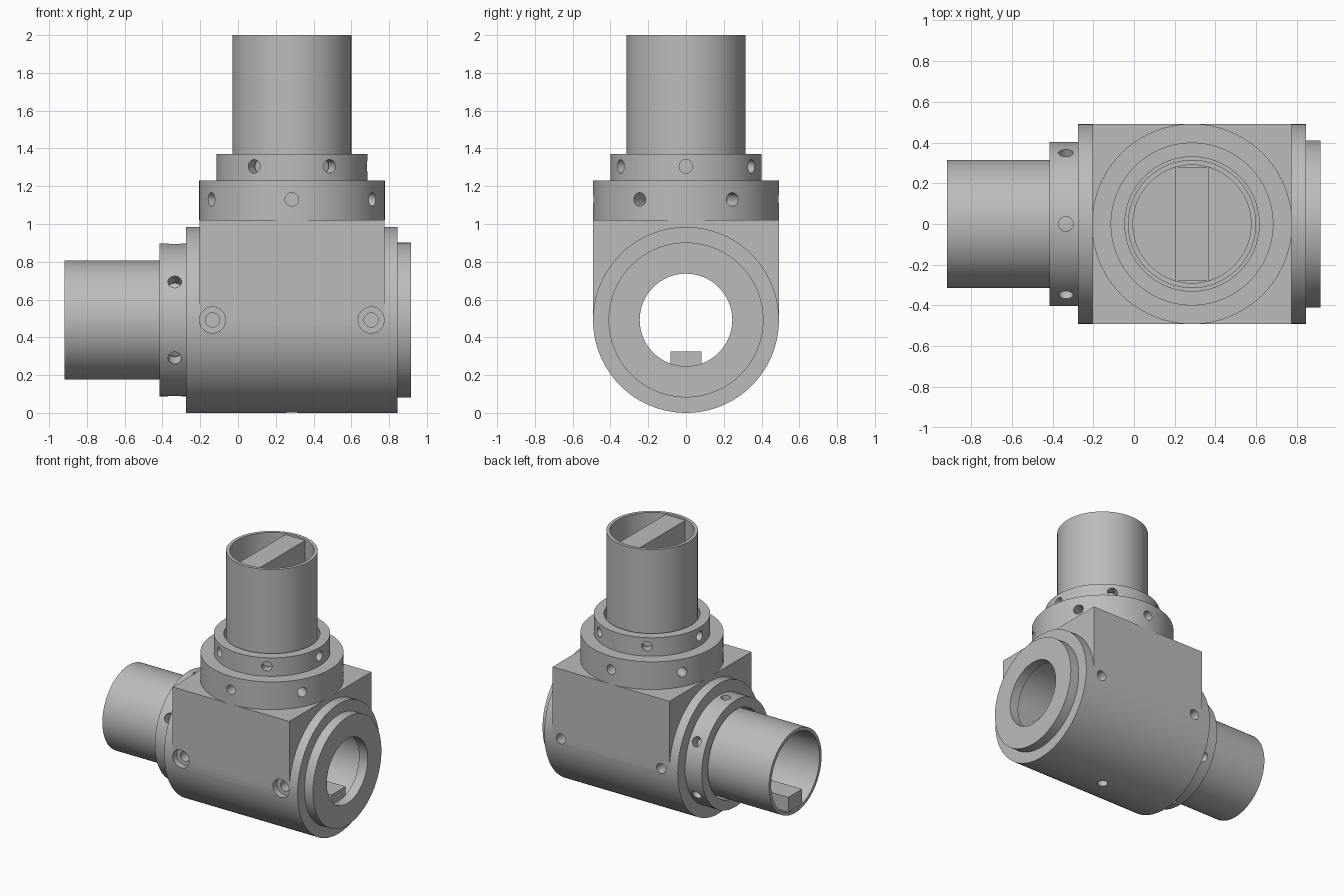
import bpy, bmesh, math
from mathutils import Matrix, Vector

if "Cube" in bpy.data.objects:
    bpy.data.objects.remove(bpy.data.objects["Cube"], do_unlink=True)

R = 0.492          # body radius, also height of the horizontal axis
CX = 0.285         # x of the vertical axis
SEG = 96
UP = Matrix.Translation((CX, 0, 0))
ALONG_X = Matrix.Translation((0, 0, R)) @ Matrix.Rotation(math.pi / 2, 4, 'Y')

steel = bpy.data.materials.new("steel_grey")
steel.use_nodes = True
GREY = (0.5, 0.5, 0.5, 1)
steel.diffuse_color = GREY
steel.node_tree.nodes["Principled BSDF"].inputs["Base Color"].default_value = GREY


def finish(bm, name):
    bmesh.ops.recalc_face_normals(bm, faces=bm.faces)
    mesh = bpy.data.meshes.new(name)
    bm.to_mesh(mesh)
    bm.free()
    mesh.materials.append(steel)
    obj = bpy.data.objects.new(name, mesh)
    bpy.context.collection.objects.link(obj)
    return obj


def ring(name, frame, outer, inner, low, high):
    """Hollow cylinder about the z axis of the given frame."""
    bm = bmesh.new()
    corners = [(outer, low), (outer, high), (inner, high), (inner, low)]
    loops = []
    for i in range(SEG):
        a = math.tau * i / SEG
        loops.append([bm.verts.new(frame @ Vector((r * math.cos(a), r * math.sin(a), h)))
                      for r, h in corners])
    for i in range(SEG):
        p, q = loops[i], loops[(i + 1) % SEG]
        for k in range(4):
            n = (k + 1) % 4
            bm.faces.new((p[k], q[k], q[n], p[n]))
    return finish(bm, name)


def add_rod(bm, centre, direction, radius, length, segments=24):
    rot = Vector(direction).to_track_quat('Z', 'Y').to_matrix().to_4x4()
    bmesh.ops.create_cone(bm, cap_ends=True, segments=segments, radius1=radius, radius2=radius,
                          depth=length, matrix=Matrix.Translation(centre) @ rot)


def box(name, lo, hi):
    lo, hi = Vector(lo), Vector(hi)
    bm = bmesh.new()
    bmesh.ops.create_cube(bm, size=1, matrix=Matrix.Translation((lo + hi) / 2)
                          @ Matrix.Diagonal((*(hi - lo), 1)))
    return finish(bm, name)


def cut(obj, rods):
    """Subtract a group of separate rods from a part."""
    bm = bmesh.new()
    for rod in rods:
        add_rod(bm, *rod)
    cutter = finish(bm, "cutter")
    cutter.hide_render = True
    mod = obj.modifiers.new("holes", 'BOOLEAN')
    mod.operation, mod.solver, mod.object = 'DIFFERENCE', 'EXACT', cutter
    graph = bpy.context.evaluated_depsgraph_get()
    mesh = bpy.data.meshes.new_from_object(obj.evaluated_get(graph))
    obj.modifiers.clear()
    obj.data = mesh
    bpy.data.objects.remove(cutter, do_unlink=True)


def radial_holes(obj, frame, radius, height, start, depth):
    """Six evenly spaced holes bored towards the axis."""
    rods = []
    for i in range(6):
        a = math.radians(start + 60 * i)
        d = Vector((math.cos(a), math.sin(a), 0))
        rods.append((frame @ (d * radius + Vector((0, 0, height))),
                     frame.to_3x3() @ d, 0.036, 2 * depth))
    cut(obj, rods)


# Main housing: round underside, square shoulders
X0, X1, TOP = -0.205, 0.775, 1.02
bm = bmesh.new()
half = SEG // 2
section = [(-R, TOP)] + [(-R * math.cos(math.pi * i / half), R - R * math.sin(math.pi * i / half))
                         for i in range(half + 1)] + [(R, TOP)]
face = bm.faces.new([bm.verts.new((X0, y, z)) for y, z in section])
ext = bmesh.ops.extrude_face_region(bm, geom=[face])
bmesh.ops.translate(bm, vec=(X1 - X0, 0, 0),
                    verts=[v for v in ext["geom"] if isinstance(v, bmesh.types.BMVert)])
housing = finish(bm, "housing")
cut(housing, [((CX, 0, R), (1, 0, 0), 0.29, 2, SEG)])

# Counterbored front holes, plain back holes and a drain hole below
screw_x = (-0.135, 0.705)
cut(housing, [((x, -R, R), (0, 1, 0), 0.069, 0.1, 32) for x in screw_x])
cut(housing, [((x, s * R, R), (0, 1, 0), 0.038, 0.3) for x in screw_x for s in (-1, 1)]
    + [((CX, 0, 0), (0, 0, 1), 0.036, 0.2)])

# Round ends of the housing and the right-hand flange
ring("left_end_disc", ALONG_X, R, 0.29, -0.275, X0)
ring("right_end_disc", ALONG_X, R, 0.29, X1, 0.845)
ring("right_flange", ALONG_X, 0.41, 0.245, 0.845, 0.917)

# Side collar, side tube and the key along its bore
side_collar = ring("side_collar", ALONG_X, 0.404, 0.33, -0.415, -0.275)
radial_holes(side_collar, ALONG_X, 0.404, -0.335, 0, 0.1)
ring("side_tube", ALONG_X, 0.315, 0.29, -0.918, -0.205)
box("bore_key", (-0.917, -0.083, R - 0.28), (0.845, 0.083, 0.325))

# Stepped collars on top
lower_collar = ring("lower_collar", UP, R, 0.315, TOP, 1.23)
radial_holes(lower_collar, UP, R, 1.13, 30, 0.12)
upper_collar = ring("upper_collar", UP, 0.4, 0.33, 1.23, 1.37)
radial_holes(upper_collar, UP, 0.4, 1.305, 0, 0.1)

# Upright tube with its cross bar
ring("upright_tube", UP, 0.315, 0.29, TOP, 2)
box("cross_bar", (CX - 0.083, -0.281, TOP), (CX + 0.083, 0.281, 1.99))

# Smooth round walls, keep the edges crisp
for obj in bpy.context.scene.objects:
    if obj.type == 'MESH':
        bpy.ops.object.select_all(action='DESELECT')
        obj.select_set(True)
        bpy.context.view_layer.objects.active = obj
        bpy.ops.object.shade_smooth_by_angle(angle=math.radians(30))
